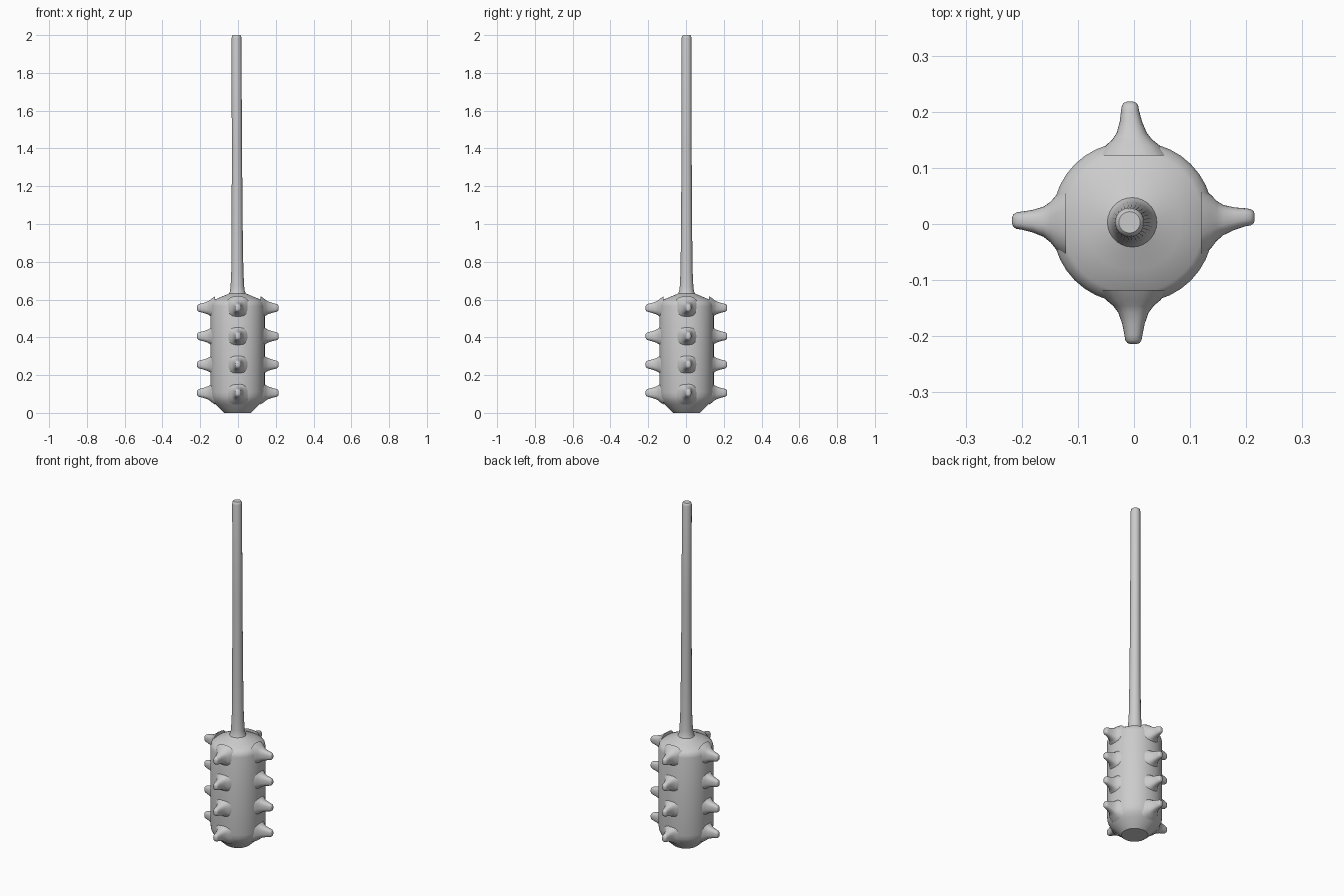
import bpy, bmesh, math
from mathutils import Matrix

if "Cube" in bpy.data.objects:
    bpy.data.objects.remove(bpy.data.objects["Cube"])


def loft(name, rings, segs, power=2.0, matrix=Matrix()):
    """Stack rings (height, half_a, half_b, shift_a, shift_b) along z and cap both ends."""
    bm = bmesh.new()
    loops = []
    for z, a, b, sa, sb in rings:
        loop = []
        for i in range(segs):
            t = 2 * math.pi * i / segs
            c, s = math.cos(t), math.sin(t)
            k = (abs(c) ** power + abs(s) ** power) ** (-1 / power)
            loop.append(bm.verts.new((a * k * c + sa, b * k * s + sb, z)))
        loops.append(loop)
    for low, high in zip(loops, loops[1:]):
        for i in range(segs):
            j = (i + 1) % segs
            bm.faces.new((low[i], low[j], high[j], high[i]))
    bm.faces.new(loops[0][::-1])
    bm.faces.new(loops[-1])
    bmesh.ops.transform(bm, matrix=matrix, verts=bm.verts)
    bmesh.ops.recalc_face_normals(bm, faces=bm.faces)
    mesh = bpy.data.meshes.new(name)
    bm.to_mesh(mesh)
    bm.free()
    obj = bpy.data.objects.new(name, mesh)
    bpy.context.collection.objects.link(obj)
    bpy.ops.object.select_all(action='DESELECT')
    obj.select_set(True)
    bpy.context.view_layer.objects.active = obj
    bpy.ops.object.shade_smooth_by_angle(angle=math.radians(40))
    return obj


# Heavy round head with a chamfered foot and a shallow cone on top
head = [(0, 0.070), (0.012, 0.083), (0.045, 0.116), (0.065, 0.132), (0.085, 0.141),
        (0.11, 0.144), (0.565, 0.144), (0.585, 0.139), (0.598, 0.125), (0.615, 0.085),
        (0.633, 0.042), (0.64, 0.025)]
loft("club_head", [(z, r, r, -0.002, 0.003) for z, r in head], 40, 2.1)

# Slim handle flaring into the head
handle = [(0.61, 0.055), (0.63, 0.045), (0.645, 0.039), (0.67, 0.036), (0.75, 0.032),
          (1.0, 0.029), (1.4, 0.027), (1.985, 0.026), (1.996, 0.0235), (2.0, 0.019)]
loft("handle", [(z, r, r, -0.003 - 0.0035 * (z - 0.6), 0.003) for z, r in handle], 28)

# Four columns of blunt spikes with flared roots: distance out, half width, half height
spike = [(0.120, 0.062, 0.062), (0.138, 0.048, 0.050), (0.148, 0.036, 0.041),
         (0.160, 0.027, 0.034), (0.180, 0.020, 0.027), (0.200, 0.016, 0.022),
         (0.209, 0.0145, 0.019), (0.214, 0.011, 0.014), (0.216, 0.006, 0.008)]
lean = {"right": 0.010, "back": 0.006, "left": -0.004, "front": 0.0}
for n, (side, drift) in enumerate(lean.items()):
    for row in range(4):
        # local z points outward, local x runs round the head, local y is up
        place = (Matrix.Translation((-0.001, 0.002, 0.106 + 0.15 * row))
                 @ Matrix.Rotation(n * math.pi / 2, 4, 'Z')
                 @ Matrix(((0, 0, 1, 0), (1, 0, 0, 0), (0, 1, 0, 0), (0, 0, 0, 1))))
        rings = [(d, w, h, drift * min(1, (d - 0.12) / 0.08), 0) for d, w, h in spike]
        loft(f"spike_{side}_{row + 1}", rings, 20, 2.8, place)
